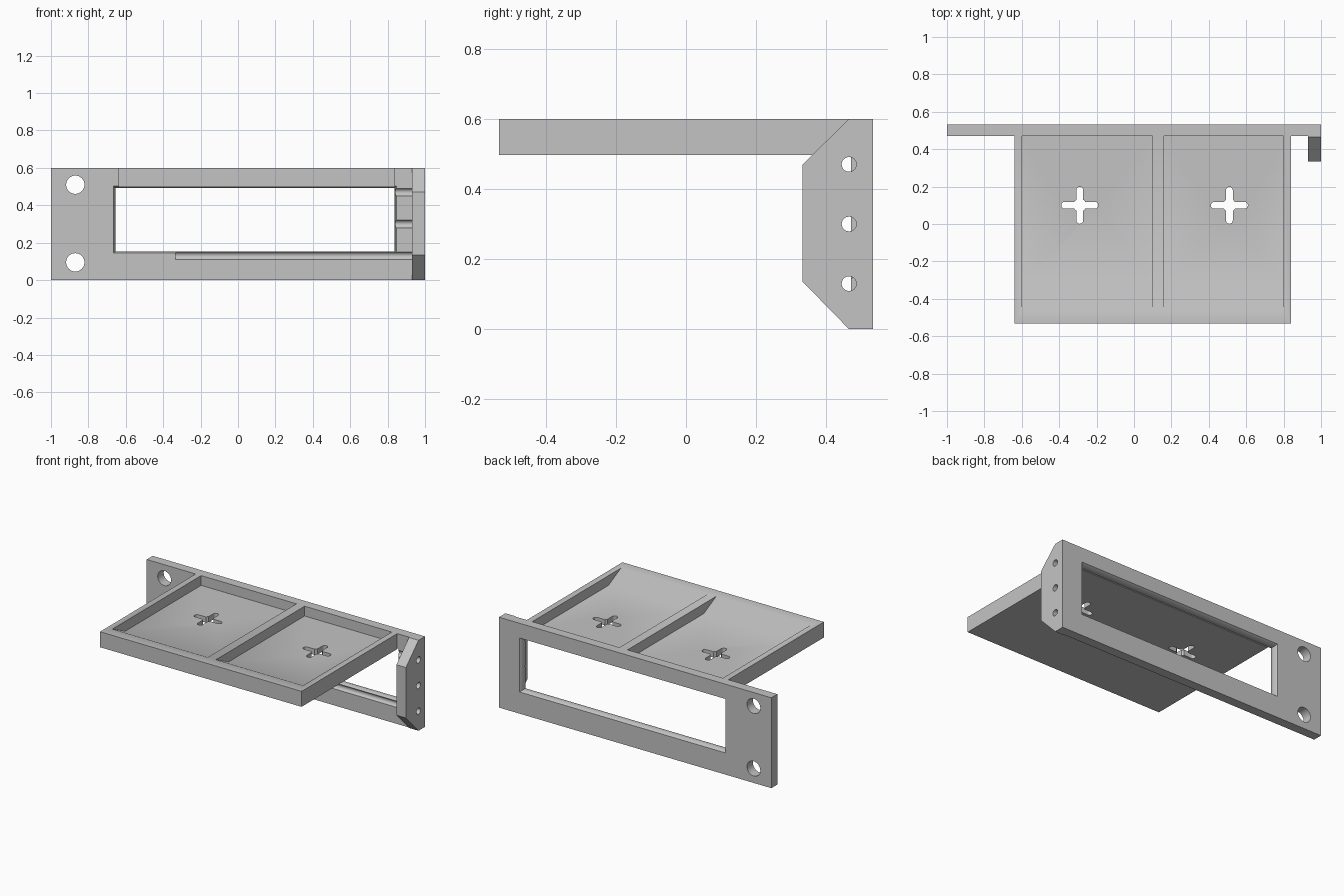
import bpy, bmesh, math

cube = bpy.data.objects.get("Cube")
if cube:
    bpy.data.objects.remove(cube, do_unlink=True)

grey = bpy.data.materials.new("light grey")
grey.use_nodes = True
colour = (0.55, 0.55, 0.55, 1)
grey.diffuse_color = colour
grey.node_tree.nodes["Principled BSDF"].inputs["Base Color"].default_value = colour


def loft(name, axis, sections):
    """Solid through (position, outline) sections stacked along an axis."""
    def place(p, q, t):
        return {"x": (t, p, q), "y": (p, t, q), "z": (p, q, t)}[axis]
    bm = bmesh.new()
    rings = [[bm.verts.new(place(p, q, t)) for p, q in outline]
             for t, outline in sections]
    bm.faces.new(rings[0])
    bm.faces.new(rings[-1])
    for a, b in zip(rings, rings[1:]):
        for i in range(len(a)):
            j = (i + 1) % len(a)
            bm.faces.new((a[i], a[j], b[j], b[i]))
    bmesh.ops.recalc_face_normals(bm, faces=bm.faces)
    mesh = bpy.data.meshes.new(name)
    bm.to_mesh(mesh)
    bm.free()
    mesh.materials.append(grey)
    obj = bpy.data.objects.new(name, mesh)
    bpy.context.collection.objects.link(obj)
    return obj


def prism(name, axis, outline, lo, hi):
    return loft(name, axis, [(lo, outline), (hi, outline)])


def rect(p0, p1, q0, q1):
    return [(p0, q0), (p1, q0), (p1, q1), (p0, q1)]


def circle(p, q, r, n=32):
    return [(p + r * math.cos(math.tau * i / n), q + r * math.sin(math.tau * i / n))
            for i in range(n)]


def slot(p, q, half, r, upright):
    """Long hole with round ends."""
    pts = []
    for side in (0, 1):
        for i in range(9):
            a = math.pi * (side + i / 8) - math.pi / 2
            u = (half if side == 0 else -half) + r * math.cos(a)
            v = r * math.sin(a)
            pts.append((p - v, q + u) if upright else (p + u, q + v))
    return pts


def cut(obj, cutters):
    for c in cutters:
        c.hide_render = True
        mod = obj.modifiers.new("cut", "BOOLEAN")
        mod.operation = "DIFFERENCE"
        mod.solver = "EXACT"
        mod.object = c
    bpy.context.view_layer.update()
    deps = bpy.context.evaluated_depsgraph_get()
    mesh = bpy.data.meshes.new_from_object(obj.evaluated_get(deps))
    obj.modifiers.clear()
    obj.data = mesh


FRONT, BACK, JOIN, TOP = -0.533, 0.533, 0.47, 0.6

# Back plate, side flange and tray blanks
plate = prism("back_plate", "y", rect(-1, 1, 0, TOP), JOIN, BACK)
flange = prism("side_flange", "x",
               [(JOIN, 0), (JOIN, TOP), (0.465, TOP), (0.333, 0.47),
                (0.333, 0.135), (0.465, 0)], 0.93, 1)
tray = prism("tray", "z", rect(-0.64, 0.84, FRONT, JOIN), 0.497, TOP)

# Window opening with rounded rims
layers = [(JOIN - 0.05, 0.01)]
for i in range(9):
    t = i / 8
    layers.append((JOIN + t * (BACK - JOIN), 0.01 * (2 * t - 1) ** 2))
layers.append((BACK + 0.05, 0.01))
window = loft("window_cutter", "y",
              [(y, rect(-0.655 - f, 0.838 + f, 0.154 - f, 0.492 + f)) for y, f in layers])

# Bolt holes and long side bores
bolts = [prism("bolt_cutter", "y", circle(-0.87, z, 0.049), 0.4, 0.6)
         for z in (0.095, 0.51)]
bores = [prism("bore_cutter", "x", circle(0.465, z, 0.021, 24), -0.335, 1.1)
         for z in (0.13, 0.3, 0.47)]
cut(plate, [window] + bolts + bores)
cut(flange, bores)

# Tray pockets with a sloping front, each drained by a cross-shaped hole
floor = 0.535
ramp = [(0.5, floor), (-0.33, floor), (-0.46, TOP), (-0.46, 0.7), (0.5, 0.7)]
pockets = [prism("pocket_cutter", "x", ramp, x0, x1)
           for x0, x1 in ((-0.6, 0.1), (0.16, 0.8))]
crosses = []
for x in (-0.29, 0.51):
    for outline in (slot(x, 0.1, 0.081, 0.018, False),
                    slot(x, 0.1, 0.081, 0.018, True),
                    circle(x, 0.1, 0.035, 16)):
        crosses.append(prism("cross_cutter", "z", outline, 0.4, 0.7))
cut(tray, pockets + crosses)

for c in [window] + bolts + bores + pockets + crosses:
    bpy.data.objects.remove(c, do_unlink=True)

# Smooth the round holes and rims, keep the corners sharp
bpy.ops.object.select_all(action="DESELECT")
for obj in (plate, flange, tray):
    obj.select_set(True)
bpy.context.view_layer.objects.active = plate
bpy.ops.object.shade_smooth_by_angle(angle=math.radians(30))
